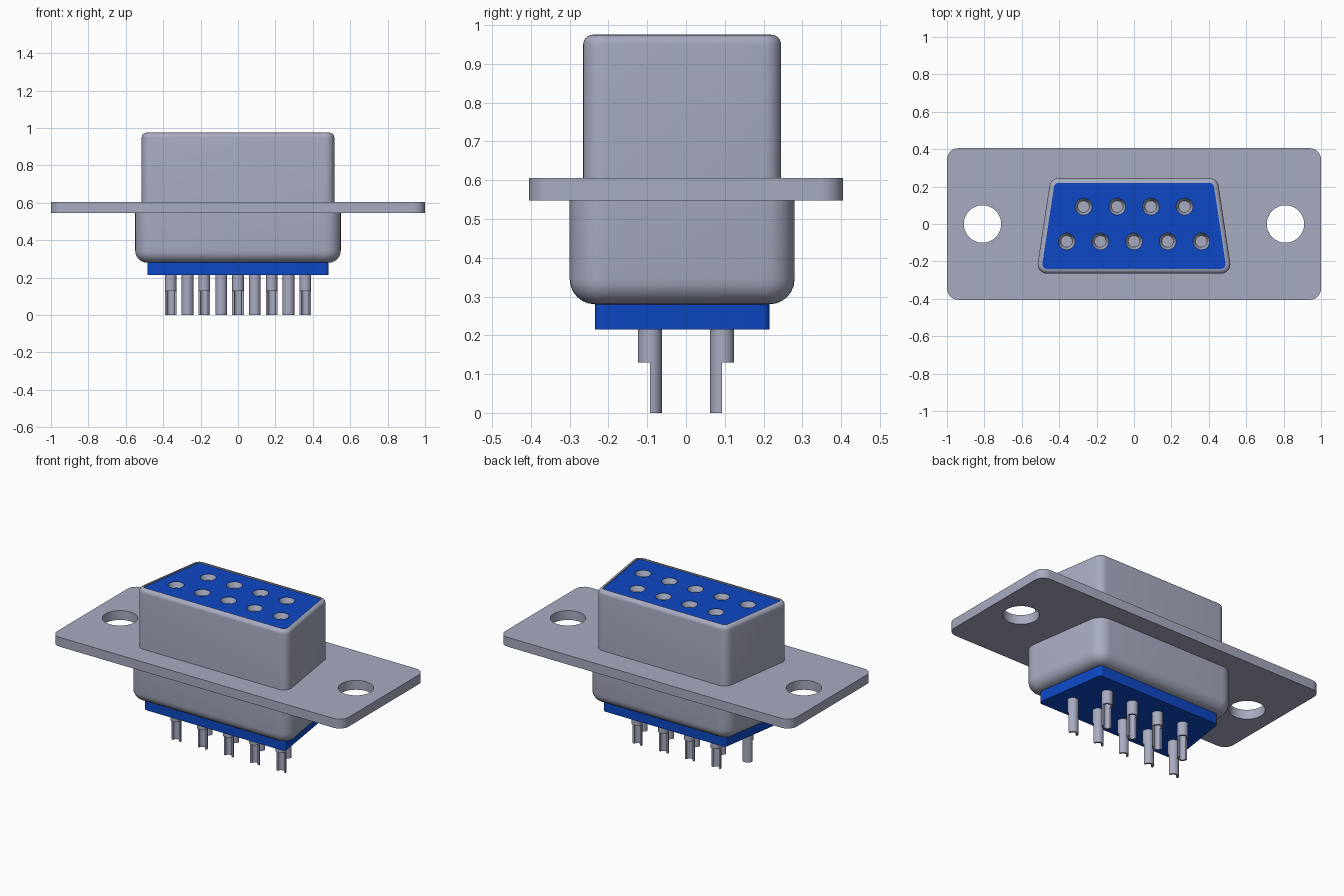
import bpy, bmesh, math
from math import pi, sin, cos, atan2

if "Cube" in bpy.data.objects:
    bpy.data.objects.remove(bpy.data.objects["Cube"])


def material(name, rgb):
    m = bpy.data.materials.new(name)
    m.use_nodes = True
    m.diffuse_color = (*rgb, 1)
    m.node_tree.nodes["Principled BSDF"].inputs["Base Color"].default_value = (*rgb, 1)
    return m


METAL = material("blue grey metal", (0.39, 0.41, 0.53))
BLUE = material("blue plastic", (0.004, 0.065, 0.56))


def outline(core, r, steps=8):
    """Rounded outline: a counter-clockwise core polygon grown by r."""
    pts, n = [], len(core)
    for i, (x, y) in enumerate(core):
        (px, py), (nx, ny) = core[i - 1], core[(i + 1) % n]
        a = atan2(y - py, x - px) - pi / 2
        b = atan2(ny - y, nx - x) - pi / 2
        turn = (b - a) % (2 * pi)
        pts += [(x + r * cos(a + turn * k / steps), y + r * sin(a + turn * k / steps))
                for k in range(steps + 1)]
    return pts


def circle(x, y, r, n=32):
    return [(x + r * cos(2 * pi * k / n), y + r * sin(2 * pi * k / n)) for k in range(n)]


def finish(name, mesh, mat):
    bm = bmesh.new()
    bm.from_mesh(mesh)
    bmesh.ops.remove_doubles(bm, verts=bm.verts, dist=1e-5)
    bmesh.ops.recalc_face_normals(bm, faces=bm.faces)
    bm.to_mesh(mesh)
    bm.free()
    mesh.materials.clear()
    mesh.materials.append(mat)
    ob = bpy.data.objects.new(name, mesh)
    bpy.context.collection.objects.link(ob)
    bpy.ops.object.select_all(action="DESELECT")
    ob.select_set(True)
    bpy.context.view_layer.objects.active = ob
    bpy.ops.object.shade_smooth_by_angle(angle=math.radians(32))
    return ob


def loft(name, rings, mat, caps=(True, True)):
    """Skin a list of (outline, z) rings."""
    bm = bmesh.new()
    loops = [[bm.verts.new((x, y, z)) for x, y in pts] for pts, z in rings]
    for a, b in zip(loops, loops[1:]):
        for i in range(len(a)):
            bm.faces.new((a[i - 1], a[i], b[i], b[i - 1]))
    for loop, cap in zip((loops[0], loops[-1]), caps):
        if cap:
            bm.faces.new(loop)
    mesh = bpy.data.meshes.new(name)
    bm.to_mesh(mesh)
    bm.free()
    return finish(name, mesh, mat)


def plate(name, outlines, z0, z1, mat):
    """Extrude filled outlines; inner outlines become holes."""
    cu = bpy.data.curves.new(name + " profile", "CURVE")
    cu.dimensions, cu.fill_mode = "2D", "BOTH"
    cu.extrude = (z1 - z0) / 2
    for pts in outlines:
        sp = cu.splines.new("POLY")
        sp.points.add(len(pts) - 1)
        for p, (x, y) in zip(sp.points, pts):
            p.co = (x, y, 0, 1)
        sp.use_cyclic_u = True
    tmp = bpy.data.objects.new(name + " profile", cu)
    bpy.context.collection.objects.link(tmp)
    dg = bpy.context.evaluated_depsgraph_get()
    mesh = bpy.data.meshes.new_from_object(tmp.evaluated_get(dg))
    bpy.data.objects.remove(tmp)
    mesh.name = name
    ob = finish(name, mesh, mat)
    ob.location.z = (z0 + z1) / 2
    return ob


# Shared D-shaped core; every shell and insulator is this core grown outwards
D = [(-0.465, -0.215), (0.465, -0.215), (0.403, 0.195), (-0.403, 0.195)]
ROWS = [(x * 0.18, -0.093, 1) for x in range(-2, 3)]
ROWS += [((x - 0.5) * 0.18, 0.093, -1) for x in range(-1, 3)]

# Mounting flange with two screw holes
flange = outline([(-0.94, -0.345), (0.94, -0.345), (0.94, 0.345), (-0.94, 0.345)], 0.06)
plate("mounting_flange", [flange, circle(-0.81, 0, 0.1, 48), circle(0.81, 0, 0.1, 48)],
      0.547, 0.605, METAL)

# Upper shell with rounded rim, open in the middle
arc = [k * pi / 12 for k in range(7)]
rim = [(outline(D, 0.025 + 0.025 * cos(a)), 0.95 + 0.025 * sin(a)) for a in arc]
loft("upper_shell", [(outline(D, 0.05), 0.58)] + rim + [(outline(D, 0.025), 0.9)],
     METAL, (False, False))

# Lower shell with rounded underside
belly = [(outline(D, 0.02 + 0.065 * sin(a)), 0.345 - 0.065 * cos(a)) for a in arc]
loft("lower_shell", belly + [(outline(D, 0.085), 0.57)], METAL)

# Insulator: holed face at the top, solid block at the bottom
plate("insulator_face", [outline(D, 0.026)] + [circle(x, y, 0.045) for x, y, _ in ROWS],
      0.92, 0.967, BLUE)
plate("insulator_base", [outline(D, 0.02)], 0.215, 0.3, BLUE)

for i, (x, y, side) in enumerate(ROWS, 1):
    # Tapered contact mouth
    loft(f"contact_socket_{i}", [(circle(x, y, r), z) for r, z in
         ((0.045, 0.965), (0.031, 0.935))], METAL, (False, True))
    # Solder pin: round collar, then a hollow half cup facing outwards
    loft(f"pin_collar_{i}", [(circle(x, y, r), z) for r, z in
         ((0.031, 0.24), (0.031, 0.13), (0.02, 0.13), (0.02, 0.19))], METAL)
    sweep = [side * pi * k / 16 for k in range(17)]
    half = [(x + 0.031 * cos(a), y + 0.031 * sin(a)) for a in sweep]
    half += [(x + 0.02 * cos(a), y + 0.02 * sin(a)) for a in reversed(sweep)]
    plate(f"solder_cup_{i}", [half], 0, 0.13, METAL)
